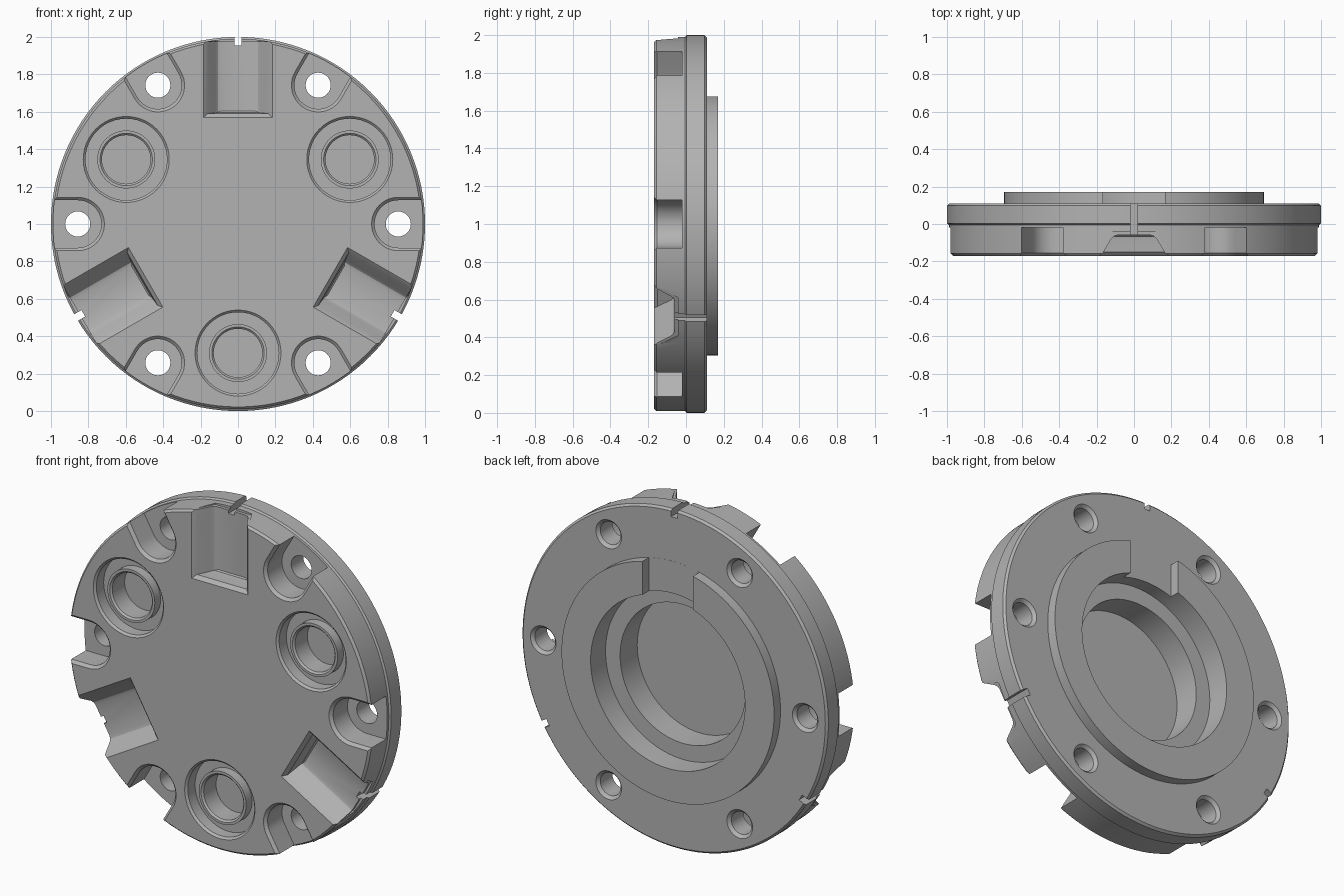
import bpy, bmesh, math

if bpy.data.objects.get("Cube"):
    bpy.data.objects.remove(bpy.data.objects["Cube"])

FRONT = -0.17
BACK = 0.11
HOLE_R = 0.857


def make_object(bm, name):
    bmesh.ops.remove_doubles(bm, verts=bm.verts, dist=1e-5)
    bmesh.ops.recalc_face_normals(bm, faces=bm.faces)
    mesh = bpy.data.meshes.new(name)
    bm.to_mesh(mesh)
    bm.free()
    obj = bpy.data.objects.new(name, mesh)
    bpy.context.collection.objects.link(obj)
    return obj


def revolve(name, profile, radius=0, angle=0, steps=48):
    """Spin an (r, y) profile about an axis along y, placed at a polar position."""
    bm = bmesh.new()
    cx, cz = radius * math.cos(angle), 1 + radius * math.sin(angle)
    verts = [bm.verts.new((cx + r, y, cz)) for r, y in profile]
    edges = [bm.edges.new(pair) for pair in zip(verts, verts[1:])]
    bmesh.ops.spin(bm, geom=verts + edges, cent=(cx, 0, cz), axis=(0, 1, 0),
                   angle=math.tau, steps=steps)
    return make_object(bm, name)


def loft(name, levels, angle):
    """Skin (outline, y) levels; outlines are (radial, tangential) points."""
    bm = bmesh.new()
    c, s = math.cos(angle), math.sin(angle)
    rings = [[bm.verts.new((r * c - t * s, y, 1 + r * s + t * c)) for r, t in outline]
             for outline, y in levels]
    for a, b in zip(rings, rings[1:]):
        for i in range(len(a)):
            j = (i + 1) % len(a)
            bm.faces.new((a[i], a[j], b[j], b[i]))
    bm.faces.new(rings[0])
    bm.faces.new(rings[-1])
    return make_object(bm, name)


def box_outline(inner, half, outer=1.2):
    return [(inner, -half), (outer, -half), (outer, half), (inner, half)]


def u_outline(radius, n=20):
    arc = [math.pi / 2 + math.pi * i / n for i in range(n + 1)]
    pts = [(HOLE_R + radius * math.cos(a), radius * math.sin(a)) for a in arc]
    return [(1.2, radius)] + pts + [(1.2, -radius)]


# Turned flange with stepped rim, rear collar and stepped rear pocket
body = revolve("flange_body", [
    (0, FRONT), (0.978, FRONT), (0.99, -0.157), (0.99, -0.005), (1, 0.003),
    (1, 0.098), (0.988, BACK), (0.695, BACK), (0.695, 0.17), (0.505, 0.17),
    (0.505, 0.03), (0.41, 0.03), (0.41, -0.13), (0, -0.13)], steps=128)

cutters = []

# Gap in the rear collar
cutters.append(loft("collar_gap", [(box_outline(0.3, 0.165, 0.8), BACK + 0.0005),
                                   (box_outline(0.3, 0.165, 0.8), 0.25)], math.pi / 2))

# Six bolt holes, each with a U-shaped recess in front and a countersink behind
for i in range(6):
    a = i * math.pi / 3
    cutters.append(loft("bolt_recess", [
        (u_outline(0.127), -0.02), (u_outline(0.127), -0.154),
        (u_outline(0.163), -0.19)], a))
    cutters.append(revolve("bolt_hole", [
        (0, -0.1), (0.067, -0.1), (0.067, 0.093), (0.1, 0.126), (0, 0.126)],
        HOLE_R, a, 32))

for i in range(3):
    # Round recesses, each leaving a short hollow spigot
    cutters.append(revolve("spigot_recess", [
        (0, -0.02), (0.13, -0.02), (0.13, -0.135), (0.14, -0.145), (0.155, -0.145),
        (0.155, -0.09), (0.218, -0.09), (0.218, -0.158), (0.25, -0.19), (0, -0.19)],
        0.69, math.radians(30 + 120 * i)))
    # Tapered radial channels with a flare at the rim, and a small rim notch
    a = math.radians(90 + 120 * i)
    cutters.append(loft("channel", [
        (box_outline(0.605, 0.09), -0.06), (box_outline(0.597, 0.108), -0.066),
        (box_outline(0.594, 0.122), -0.08), (box_outline(0.59, 0.163), -0.15),
        (box_outline(0.55, 0.205), -0.19)], a))
    cutters.append(loft("channel_flare", [
        (box_outline(0.975, 0.118), -0.042), (box_outline(0.975, 0.2), -0.19)], a))
    cutters.append(loft("rim_notch", [
        (box_outline(0.955, 0.02), -0.3), (box_outline(0.955, 0.02), 0.3)], a))

# Carve the body, then discard the cutters
bpy.context.view_layer.objects.active = body
body.select_set(True)
for cutter in cutters:
    mod = body.modifiers.new("cut", "BOOLEAN")
    mod.operation = "DIFFERENCE"
    mod.solver = "EXACT"
    mod.object = cutter
    bpy.ops.object.modifier_apply(modifier=mod.name)
    bpy.data.objects.remove(cutter)

# Plain grey metal
grey = bpy.data.materials.new("grey_metal")
grey.use_nodes = True
color = (0.45, 0.45, 0.45, 1)
grey.diffuse_color = color
grey.node_tree.nodes["Principled BSDF"].inputs["Base Color"].default_value = color
body.data.materials.clear()
body.data.materials.append(grey)
bpy.ops.object.shade_smooth_by_angle(angle=math.radians(25))
